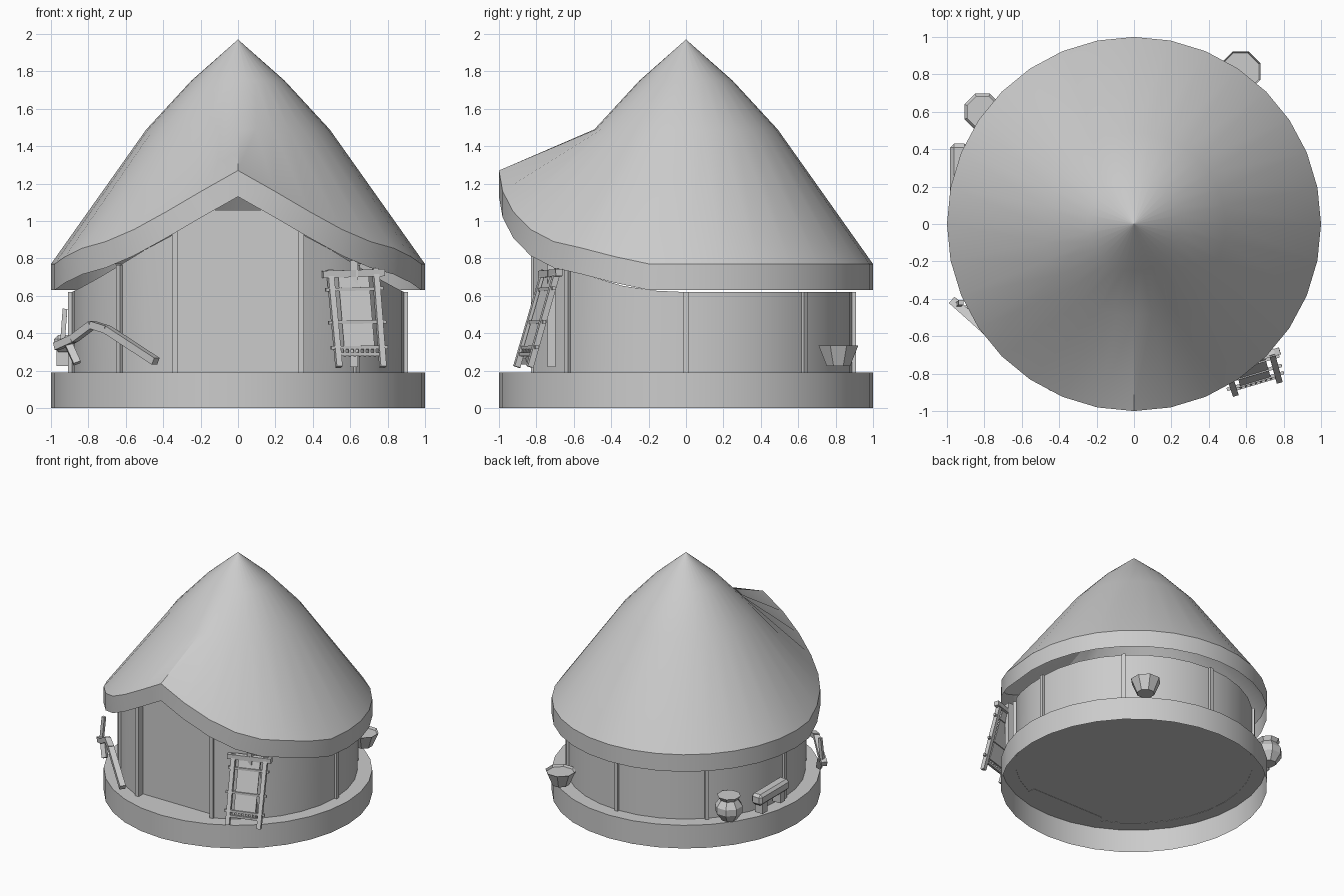
import bpy, bmesh
from math import sin, cos, pi, radians
from mathutils import Vector

cube = bpy.data.objects.get("Cube")
if cube:
    bpy.data.objects.remove(cube)

clay = bpy.data.materials.new("plain_grey")
clay.use_nodes = True
COLOUR = (0.6, 0.6, 0.6, 1)
clay.diffuse_color = COLOUR
clay.node_tree.nodes["Principled BSDF"].inputs["Base Color"].default_value = COLOUR


def finish(name, bm, smooth=False, recalc=True):
    if recalc:
        bmesh.ops.recalc_face_normals(bm, faces=bm.faces[:])
    mesh = bpy.data.meshes.new(name)
    bm.to_mesh(mesh)
    bm.free()
    mesh.materials.append(clay)
    obj = bpy.data.objects.new(name, mesh)
    bpy.context.collection.objects.link(obj)
    if smooth:
        bpy.ops.object.select_all(action='DESELECT')
        obj.select_set(True)
        bpy.context.view_layer.objects.active = obj
        bpy.ops.object.shade_smooth_by_angle(angle=radians(34))
    return obj


def lathe(name, profile, n, centre=(0, 0), smooth=False, lift=None, turn=0):
    """Spin (radius, z) points, listed bottom up; radius 0 makes a pole.
    lift(i) raises the points at radius 1."""
    bm = bmesh.new()
    rings = []
    for r, z in profile:
        ring = []
        for i in range(n if r else 1):
            a = 2 * pi * (i + turn) / n
            dz = lift(i) if lift and r == 1 else 0
            ring.append(bm.verts.new((centre[0] + r * sin(a), centre[1] - r * cos(a), z + dz)))
        rings.append(ring)
    for p, q in zip(rings, rings[1:]):
        for i in range(n):
            j = (i + 1) % n
            loop = [p[i % len(p)], p[j % len(p)], q[j % len(q)], q[i % len(q)]]
            bm.faces.new(list(dict.fromkeys(loop)))
    return finish(name, bm, smooth, recalc=False)


def beam(name, a, b, w, d=None, side=(1, 0, 0)):
    """Square bar from a to b; w is measured along side."""
    a, b = Vector(a), Vector(b)
    axis = (b - a).normalized()
    v = axis.cross(Vector(side)).normalized()
    u = v.cross(axis) * w / 2
    v = v * (d or w) / 2
    bm = bmesh.new()
    ends = [[bm.verts.new(p + s * u + t * v) for s, t in ((-1, -1), (1, -1), (1, 1), (-1, 1))]
            for p in (a, b)]
    for e in ends:
        bm.faces.new(e)
    for i in range(4):
        j = (i + 1) % 4
        bm.faces.new((ends[0][i], ends[0][j], ends[1][j], ends[1][i]))
    return finish(name, bm)


# Round base, open underneath
BASE = 0.19
lathe("base", [(1, 0), (1, BASE), (0, BASE)], 32, smooth=True)

# Thatched roof: a thin open shell with a deep rim, swept up over the entrance
RISE = [0.5, 0.39, 0.28, 0.185, 0.12, 0.085, 0.04, 0, 0]


def eave(i):
    k = min(i, 32 - i)
    return RISE[k] if k < len(RISE) else 0


lathe("roof", [(1, 0.63), (1, 0.77), (0.49, 1.49), (0.25, 1.75), (0.0005, 1.97)],
      32, smooth=True, lift=eave)

# Curved wall sheet, highest beside the entrance
WALL = 0.89
FOOT = BASE - 0.002


def wall_top(angle):
    a = min(angle, 360 - angle)
    if a < 45:
        return 0.93 - (a - 22.5) * 0.0073
    return 0.62 + 0.145 * (max(0, 90 - a) / 45) ** 2.1


def around(angle, r, z):
    a = radians(angle)
    return (r * sin(a), -r * cos(a), z)


def sheet(name, columns, smooth=False):
    """Upright sheet through pairs of (bottom, top) points."""
    bm = bmesh.new()
    pairs = [[bm.verts.new(p) for p in column] for column in columns]
    for p, q in zip(pairs, pairs[1:]):
        bm.faces.new((p[0], q[0], q[1], p[1]))
    finish(name, bm, smooth, recalc=False)


STEPS = 28
angles = [22.5 + 315 * i / STEPS for i in range(STEPS + 1)]
sheet("wall", [(around(a, WALL, FOOT), around(a, WALL, wall_top(a))) for a in angles], True)

# Recessed front panel with side returns
outline = [(-0.34, -0.82), (-0.33, -0.77), (0.33, -0.77), (0.34, -0.82)]
sheet("front_panel", [((x, y, FOOT), (x, y, 1.06)) for x, y in outline])

# Wall posts
for ang in (45, 90, 135, 180, 225, 270, 315):
    beam("wall_post", around(ang, 0.893, BASE), around(ang, 0.893, wall_top(ang)), 0.03,
         side=around(ang + 90, 1, 0))
for x in (-0.338, 0.338):
    beam("door_post", (x, -0.8, BASE), (x, -0.8, 0.97), 0.03, 0.06)

# Leaning loom: rails, crossbars, cloth and fringe
left = (Vector((0.54, -0.905, 0.22)), Vector((0.492, -0.755, 0.735)))
right = (Vector((0.775, -0.835, 0.22)), Vector((0.735, -0.685, 0.745)))
across = (right[0] - left[0]).normalized()
for foot, head in (left, right):
    beam("loom_rail", foot, head, 0.032, side=across)


def loom_bar(name, t, over, w):
    p, q = left[0].lerp(left[1], t), right[0].lerp(right[1], t)
    beam(name, p - across * over, q + across * over, w, side=(0, 0, 1))


loom_bar("loom_top_bar", 0.96, 0.045, 0.038)
for t in (0.2, 0.46, 0.8):
    loom_bar("loom_rung", t, 0.035, 0.018)
loom_bar("loom_lower_bar", 0.13, 0, 0.018)
low = left[0].lerp(right[0], 0.5)
high = left[1].lerp(right[1], 0.5)
beam("loom_cloth", low.lerp(high, 0.18), low.lerp(high, 0.95), 0.17, 0.008, across)
for i in range(7):
    p = low.lerp(high, 0.18) + across * (i - 3) * 0.028
    beam("loom_fringe", p, p + (low - high) * 0.07, 0.012, side=across)
beam("loom_prop", (0.62, -0.72, 0.22), (0.62, -0.72, 0.79), 0.042)

# Plough: bent beam, handle and share
path = [(-0.97, -0.41, 0.33), (-0.88, -0.49, 0.37), (-0.78, -0.58, 0.445),
        (-0.7, -0.65, 0.42), (-0.44, -0.87, 0.25)]
for a, b in zip(path, path[1:]):
    beam("plough_beam", a, b, 0.045, 0.04, (0.65, 0.76, 0))
beam("plough_handle", (-0.94, -0.43, 0.33), (-0.925, -0.42, 0.53), 0.025)
beam("plough_share", (-0.91, -0.45, 0.35), (-0.86, -0.5, 0.24), 0.04, 0.03)

# Bench: chamfered seat on two legs
seat = beam("bench_seat", (-0.935, 0.05, 0.345), (-0.935, 0.43, 0.345), 0.095, 0.09)
chamfer = seat.modifiers.new("chamfer", 'BEVEL')
chamfer.width, chamfer.segments = 0.02, 1
for y in (0.13, 0.36):
    beam("bench_leg", (-0.935, y, 0.225), (-0.935, y, 0.33), 0.07, 0.06)

# Faceted pot with a flat top, and a shallow filled bowl
lathe("pot", [(0, 0.225), (0.06, 0.225), (0.105, 0.29), (0.105, 0.34), (0.07, 0.39),
              (0.09, 0.42), (0, 0.42)], 8, (-0.81, 0.6), turn=0.5)
lathe("bowl", [(0, 0.225), (0.068, 0.225), (0.115, 0.335), (0.106, 0.318), (0, 0.318)],
      8, (0.57, 0.815), turn=0.5)
